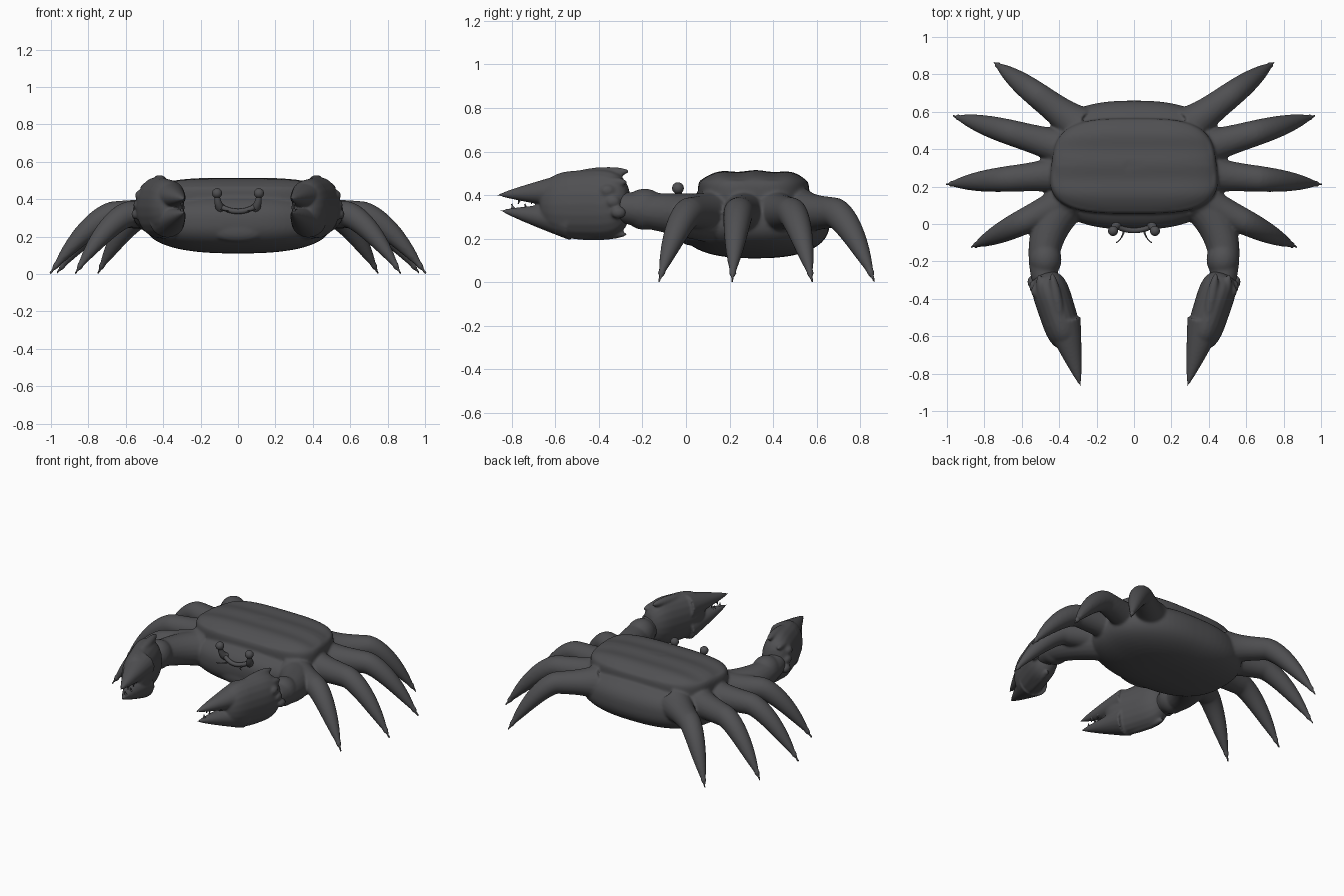
import bpy, bmesh, math
from mathutils import Vector

cube = bpy.data.objects.get("Cube")
if cube:
    bpy.data.objects.remove(cube, do_unlink=True)

GREY = (0.08, 0.08, 0.085, 1)
shell_mat = bpy.data.materials.new("dark grey shell")
shell_mat.use_nodes = True
shell_mat.diffuse_color = GREY
shell_mat.node_tree.nodes["Principled BSDF"].inputs["Base Color"].default_value = GREY


def skin(bm, rings):
    """Bridge closed rings of points, cap both ends and return the vertices."""
    loops = [[bm.verts.new(point) for point in ring] for ring in rings]
    for lower, upper in zip(loops, loops[1:]):
        for i in range(len(lower)):
            bm.faces.new((lower[i - 1], lower[i], upper[i], upper[i - 1]))
    bm.faces.new(loops[0][::-1])
    bm.faces.new(loops[-1])
    return [vert for loop in loops for vert in loop]


def signed_power(value, power):
    return math.copysign(abs(value) ** (2 / power), value)


def blob(bm, centre, half, plan=2, section=2, sides=24, levels=12):
    """Superellipsoid with its own squareness in plan and in section."""
    rings = []
    for level in range(levels):
        pitch = math.pi * (level + 0.5) / levels
        spread = signed_power(math.sin(pitch), section)
        height = -signed_power(math.cos(pitch), section)
        ring = []
        for k in range(sides):
            turn = math.tau * k / sides
            ring.append(Vector((
                centre[0] + half[0] * spread * signed_power(math.cos(turn), plan),
                centre[1] + half[1] * spread * signed_power(math.sin(turn), plan),
                centre[2] + half[2] * height)))
        rings.append(ring)
    return skin(bm, rings)


def line(start, end):
    start, end = Vector(start), Vector(end)
    return lambda t: start.lerp(end, t)


def bend(start, pull, end):
    first, second = line(start, pull), line(pull, end)
    return lambda t: first(t).lerp(second(t), t)


def tube(bm, path, radius, tallness=1, steps=28, sides=20):
    """Limb along path(t), with half width radius(t) and a height ratio."""
    centres = [path(i / steps) for i in range(steps + 1)]
    rings = []
    for i, centre in enumerate(centres):
        tangent = centres[min(i + 1, steps)] - centres[max(i - 1, 0)]
        across = tangent.cross(Vector((0, 0, 1))).normalized()
        up = across.cross(tangent).normalized() * tallness
        size = max(radius(i / steps), 0.003)
        angles = [math.tau * k / sides for k in range(sides)]
        rings.append([centre + (across * math.cos(a) + up * math.sin(a)) * size
                      for a in angles])
    return skin(bm, rings)


def finish(bm, name, voxel=0, flip=False, rounds=5):
    """Make the object, mirrored to the right if asked, fused if voxel is set."""
    if flip:
        for vert in bm.verts:
            vert.co.x *= -1
    bmesh.ops.recalc_face_normals(bm, faces=bm.faces)
    mesh = bpy.data.meshes.new(name)
    bm.to_mesh(mesh)
    bm.free()
    mesh.materials.append(shell_mat)
    for face in mesh.polygons:
        face.use_smooth = True
    obj = bpy.data.objects.new(name, mesh)
    bpy.context.collection.objects.link(obj)
    if voxel:
        fuse = obj.modifiers.new("fuse", 'REMESH')
        fuse.mode, fuse.voxel_size, fuse.use_smooth_shade = 'VOXEL', voxel, True
        soften = obj.modifiers.new("soften", 'SMOOTH')
        soften.factor, soften.iterations = 0.5, rounds


def leg_path(angle, reach):
    """Radial leg: level thigh, then an arched drop to the foot."""
    def path(t):
        out = 0.38 + (reach - 0.38) * t
        drop = max(0, (t - 0.45) / 0.55) ** 1.5
        return Vector((out * math.cos(angle), 0.3 + out * math.sin(angle),
                       0.32 - 0.32 * drop))
    return path


def leg_radius(t):
    return max(0.008, 0.072 * (1 - t ** 4) + 0.04 * (1 - t) ** 6)


def palm_radius(t):
    return 0.104 * math.sqrt(1 - (2 * t - 1) ** 4) * (1 - 0.1 * t)


def finger_radius(t):
    return 0.098 * (1 - t) ** 0.85


def ridge_radius(t):
    return 0.03 * math.sqrt(max(0, math.sin(math.pi * t)))


# Hull, and raised back plate that narrows backwards and has cross grooves
body = bmesh.new()
blob(body, (0, 0.315, 0.28), (0.5, 0.345, 0.17), 2.5, 2.5, 72, 28)
for vert in blob(body, (0, 0.31, 0.415), (0.455, 0.255, 0.1), 3.4, 3.4, 96, 48):
    vert.co.x *= 1 - 0.25 * max(0, vert.co.y - 0.2)
    if vert.co.z > 0.47:
        vert.co.z -= 0.004 * (1 - math.cos(math.tau * vert.co.y / 0.16))
# Mouth bulge
blob(body, (0, 0.01, 0.23), (0.15, 0.04, 0.06))

# Walking legs with toes, and pincer arms, made on the left and copied across
limbs = []
for i, reach in enumerate((0.97, 1.01, 1.01, 0.94)):
    path = leg_path(math.radians(21 * i - 26), reach)
    limbs += tube(body, path, leg_radius)
    limbs += blob(body, path(0.95), (0.018, 0.018, 0.02))
limbs += tube(body, bend((0.32, 0.16, 0.29), (0.52, -0.04, 0.31), (0.475, -0.3, 0.345)),
              lambda t: 0.12 - 0.05 * t)
limbs += blob(body, (0.475, -0.19, 0.335), (0.088, 0.1, 0.095))
faces = list({face for vert in limbs for face in vert.link_faces})
copies = bmesh.ops.duplicate(body, geom=limbs + faces)["geom"]
for item in copies:
    if isinstance(item, bmesh.types.BMVert):
        item.co.x *= -1
finish(body, "body_and_legs", 0.008, rounds=9)

for label, flip in (("left", False), ("right", True)):
    # Pincer: palm, two fingers, ridges and knuckles
    claw = bmesh.new()
    tube(claw, line((0.48, -0.255, 0.36), (0.345, -0.67, 0.355)), palm_radius, 1.6)
    tube(claw, line((0.38, -0.52, 0.42), (0.285, -0.87, 0.4)), finger_radius, 0.9)
    tube(claw, line((0.38, -0.52, 0.28), (0.285, -0.855, 0.33)), finger_radius, 0.9)
    tube(claw, line((0.44, -0.26, 0.51), (0.385, -0.55, 0.485)), ridge_radius)
    tube(claw, line((0.51, -0.27, 0.46), (0.46, -0.48, 0.45)), ridge_radius)
    tube(claw, line((0.47, -0.27, 0.22), (0.38, -0.6, 0.225)), ridge_radius)
    knuckles = line((0.545, -0.31, 0.32), (0.525, -0.36, 0.42))
    for i in range(3):
        blob(claw, knuckles(i / 2), (0.025, 0.035, 0.028))
    # flat inner face of the fingers
    for vert in claw.verts:
        vert.co.x = max(vert.co.x, 0.265)
    finish(claw, label + "_pincer", 0.007, flip, 8)

    # Teeth, alternating between the two fingers
    teeth = bmesh.new()
    for i in range(4):
        way = 1 if i % 2 else -1
        root = Vector((0.3, -0.7 - 0.03 * i, 0.36 - 0.035 * way))
        tube(teeth, line(root, root + Vector((0, -0.01, 0.035 * way))),
             lambda t: 0.016 * (1 - t), 1, 4, 10)
    finish(teeth, label + "_pincer_teeth", 0, flip)

    # Eye on a stalk
    eye = bmesh.new()
    tube(eye, bend((0.085, 0.01, 0.345), (0.11, -0.03, 0.36), (0.112, -0.037, 0.43)),
         lambda t: 0.013 + 0.015 * (1 - t))
    blob(eye, (0.112, -0.037, 0.432), (0.027, 0.027, 0.027))
    finish(eye, label + "_eye", 0, flip)

    # Feeler
    feeler = bmesh.new()
    tube(feeler, bend((0.05, -0.02, 0.335), (0.06, -0.08, 0.335), (0.095, -0.1, 0.345)),
         lambda t: 0.007 * (1 - t), 1, 8, 8)
    finish(feeler, label + "_feeler", 0, flip)

# Brow bar joining the eyes
brow = bmesh.new()
tube(brow, bend((-0.1, -0.01, 0.365), (0, -0.06, 0.305), (0.1, -0.01, 0.365)),
     lambda t: 0.014)
finish(brow, "brow_bar")
